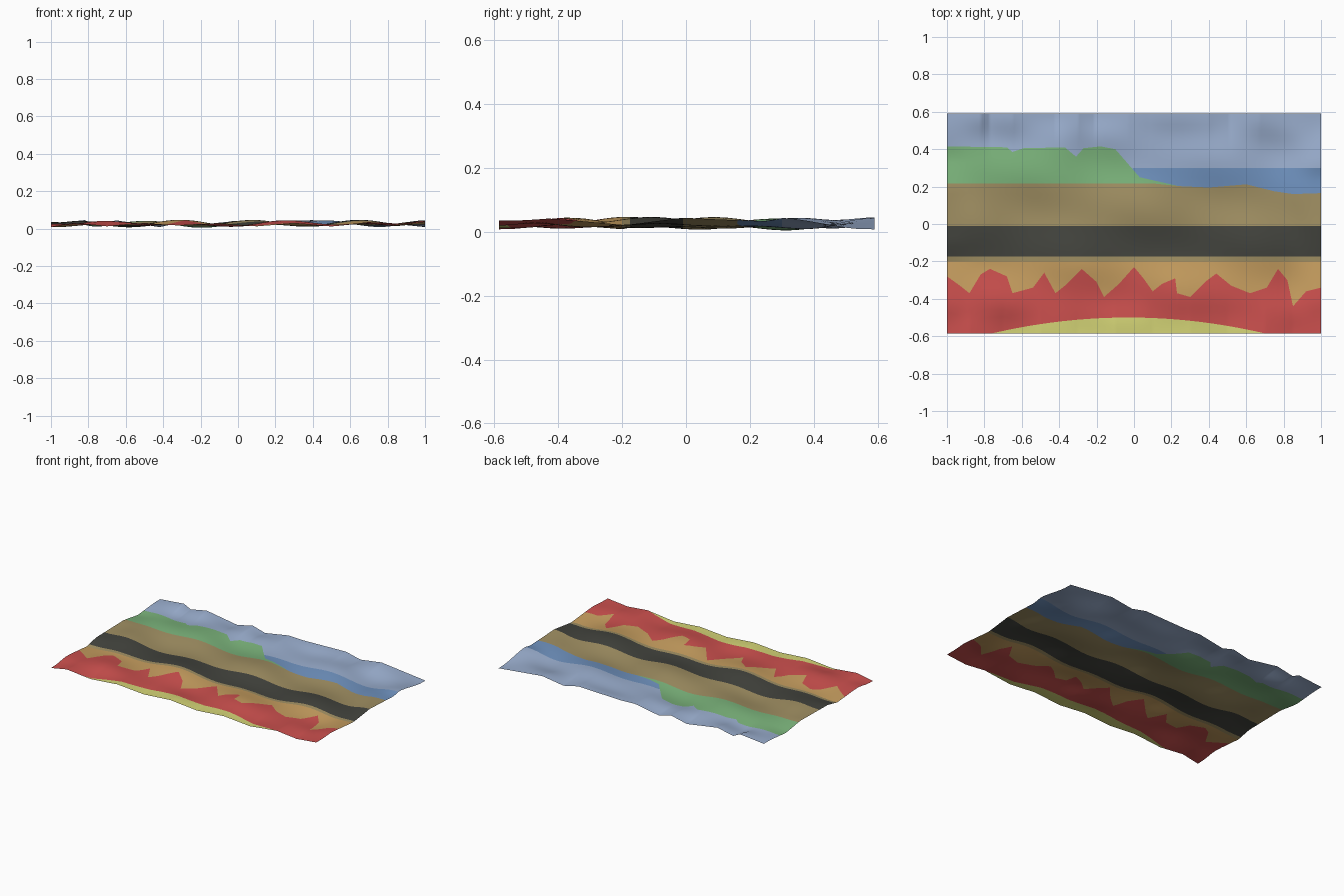
import bpy, bmesh
from math import sin, exp

if "Cube" in bpy.data.objects:
    bpy.data.objects.remove(bpy.data.objects["Cube"])

FRONT, BACK, COLS = -0.585, 0.59, 200


def lerp_path(points, t):
    """Piecewise-linear height of a profile at t."""
    if t <= points[0][0]:
        return points[0][1]
    for (a, p), (b, q) in zip(points, points[1:]):
        if t <= b:
            return p + (q - p) * (t - a) / (b - a)
    return points[-1][1]


# Ripples along the four cloth borders
BACK_EDGE = [(-1, .028), (-.82, .045), (-.77, .02), (-.65, .044), (-.42, .008), (-.3, .034),
             (-.21, .009), (-.03, .04), (.08, .036), (.4, .045), (.51, .02), (.67, .043), (1, .008)]
FRONT_EDGE = [(-1, .008), (-.88, .03), (-.7, .012), (-.5, .03), (-.3, .015), (-.1, .03),
              (.1, .012), (.3, .028), (.5, .012), (.7, .035), (.85, .02), (1, .035)]
LEFT_EDGE = [(-.585, .008), (-.45, .03), (-.2, .008), (-.1, .03), (.2, .035), (.35, .012), (.59, .028)]
RIGHT_EDGE = [(-.585, .035), (-.43, .043), (-.19, .021), (-.01, .044), (.25, .032), (.31, .045), (.59, .008)]


def height(x, y):
    z = 0.025 + 0.009 * sin(13 * x + 4 * y) + 0.007 * sin(9 * y - 7 * x + 1) + 0.006 * sin(17 * y + 5 * x)
    for path, t, d in ((LEFT_EDGE, y, 1 + x), (RIGHT_EDGE, y, 1 - x),
                       (FRONT_EDGE, x, y - FRONT), (BACK_EDGE, x, BACK - y)):
        w = exp(-(d / 0.12) ** 2)
        z += (lerp_path(path, t) - z) * w
    return min(0.047, max(0.004, z))


# Outlines of the painted regions
FLAMES = [(-1, -.28), (-.93, -.33), (-.88, -.37), (-.82, -.27), (-.77, -.24), (-.68, -.28), (-.65, -.37),
          (-.54, -.34), (-.48, -.26), (-.42, -.37), (-.37, -.33), (-.28, -.24), (-.2, -.31), (-.16, -.39),
          (-.08, -.32), (0, -.23), (.05, -.29), (.1, -.36), (.15, -.32), (.22, -.29), (.23, -.37),
          (.3, -.39), (.38, -.31), (.44, -.265), (.52, -.33), (.62, -.37), (.71, -.34), (.77, -.24),
          (.82, -.3), (.85, -.44), (.92, -.36), (1, -.34)]
TREES = [(-1, .415), (-.68, .41), (-.65, .385), (-.59, .405), (-.37, .41), (-.31, .36), (-.27, .405),
         (-.18, .415), (-.1, .40), (.03, .25), (.14, .225), (.25, .20)]
SHORE = [(-1, .217), (.1, .217), (.25, .202), (.4, .195), (.6, .212), (.75, .175), (.85, .16), (1, .165)]


def yellow_top(x):
    return max(FRONT, -0.5 - 0.085 * ((x + 0.03) / 0.73) ** 2)


def flame_top(x):
    return lerp_path(FLAMES, x)


def shore_top(x):
    return lerp_path(SHORE, x)


def tree_top(x):
    return max(shore_top(x), lerp_path(TREES, x) if x < .25 else -1)


def water_top(x):
    return max(tree_top(x), 0.30 if x >= -0.005 else 0)


def flat(y):
    return lambda x: y


def material(name, rgb):
    m = bpy.data.materials.new(name)
    lin = [((c / 255 + 0.055) / 1.055) ** 2.4 for c in rgb]
    m.diffuse_color = (*lin, 1)
    m.use_nodes = True
    m.node_tree.nodes["Principled BSDF"].inputs["Base Color"].default_value = m.diffuse_color
    return m


MATS = {n: material(n, c) for n, c in {
    "yellow": (212, 212, 118), "red": (204, 80, 78), "orange": (200, 159, 96),
    "brown": (161, 144, 99), "charcoal": (67, 68, 62), "green": (124, 181, 124),
    "blue": (112, 147, 192), "pale blue": (155, 175, 207)}.items()}


def band(name, mat, low, high, rows):
    """Strip of cloth between two outlines, draped on the ripples."""
    bm = bmesh.new()
    prev = None
    for i in range(COLS + 1):
        x = -1 + 2 * i / COLS
        a, b = low(x), high(x)
        col = [bm.verts.new((x, y, height(x, y)))
               for y in (a + (b - a) * j / rows for j in range(rows + 1))]
        thick = b - a > 1e-5
        if prev and (thick or prev[1]):
            for j in range(rows):
                bm.faces.new((prev[0][j], col[j], col[j + 1], prev[0][j + 1]))
        prev = (col, thick)
    bmesh.ops.remove_doubles(bm, verts=bm.verts, dist=1e-5)
    bmesh.ops.delete(bm, geom=[v for v in bm.verts if not v.link_faces], context='VERTS')
    for f in bm.faces:
        f.smooth = True
    me = bpy.data.meshes.new(name)
    bm.to_mesh(me)
    bm.free()
    me.materials.append(MATS[mat])
    bpy.context.collection.objects.link(bpy.data.objects.new(name, me))


# Bands from the front border to the back border
band("yellow_arc", "yellow", flat(FRONT), yellow_top, 4)
band("red_flames", "red", yellow_top, flame_top, 8)
band("orange_ground", "orange", flame_top, flat(-.2), 6)
band("road_verge", "brown", flat(-.2), flat(-.175), 1)
band("road", "charcoal", flat(-.175), flat(-.01), 6)
band("field", "brown", flat(-.01), shore_top, 8)
band("trees", "green", shore_top, tree_top, 7)
band("water", "blue", tree_top, water_top, 4)
band("sky", "pale blue", water_top, flat(BACK), 10)
